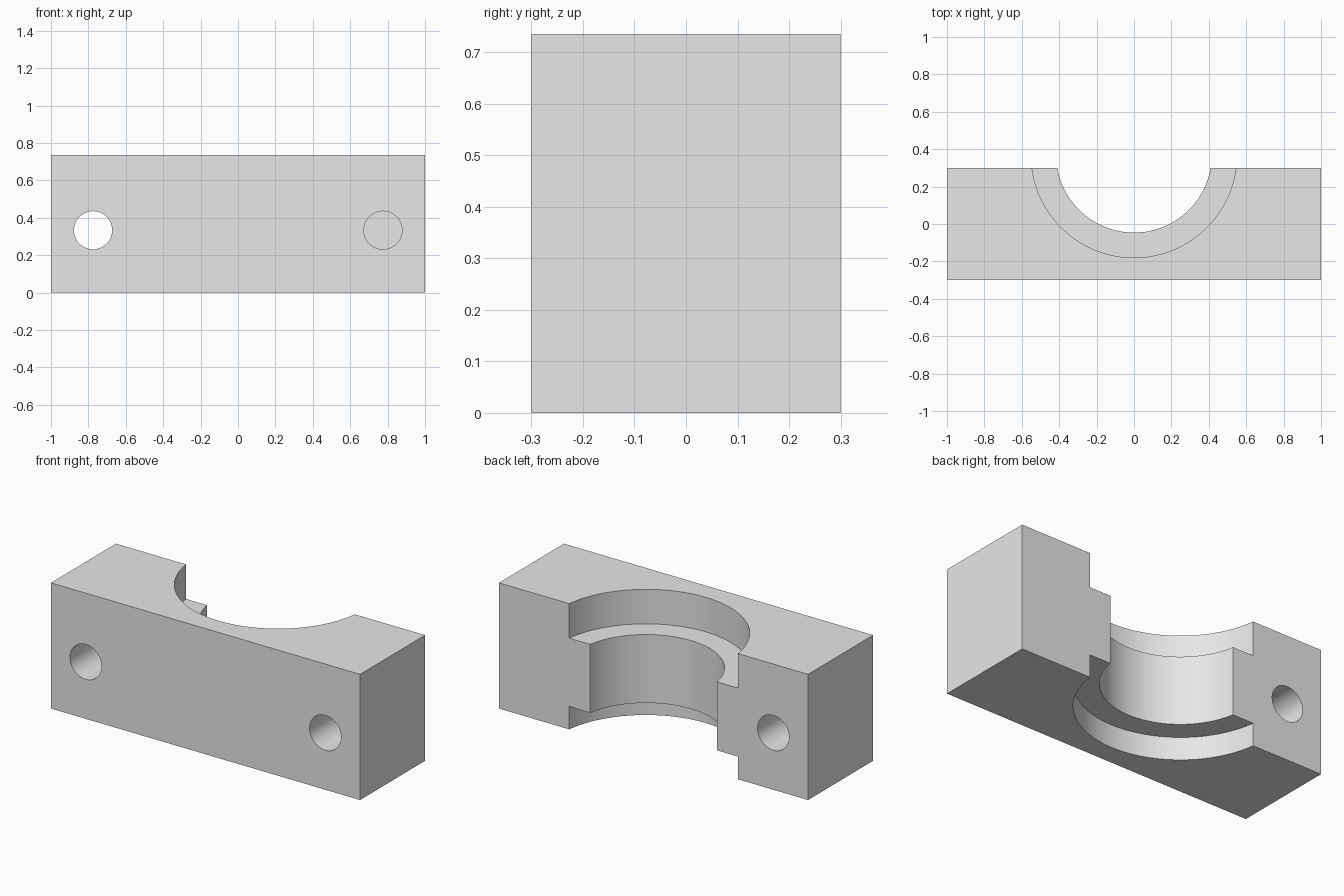
import bpy
import math

cube = bpy.data.objects.get("Cube")
if cube:
    bpy.data.objects.remove(cube, do_unlink=True)

HEIGHT, DEPTH = 0.735, 0.6
BORE_Y = 0.37

grey = bpy.data.materials.new("light_grey")
grey.use_nodes = True
grey.diffuse_color = (0.8, 0.8, 0.8, 1)
grey.node_tree.nodes["Principled BSDF"].inputs["Base Color"].default_value = (0.8, 0.8, 0.8, 1)


def cylinder(name, radius, start, end, x, other, along_y=False):
    """Cutter running from start to end along z, or along y."""
    mid = (start + end) / 2
    bpy.ops.mesh.primitive_cylinder_add(
        vertices=96, radius=radius, depth=end - start,
        location=(x, mid, other) if along_y else (x, other, mid),
        rotation=(math.pi / 2 if along_y else 0, 0, 0))
    cutter = bpy.context.object
    cutter.name = name
    cutter.data.materials.append(grey)
    return cutter


# Solid clamp block
bpy.ops.mesh.primitive_cube_add(size=1, location=(0, 0, HEIGHT / 2))
block = bpy.context.object
block.name = "clamp_block"
block.scale = (2, DEPTH, HEIGHT)
bpy.ops.object.transform_apply(location=True, rotation=True, scale=True)
block.data.materials.append(grey)

cutters = [
    # Half bore with a wider recess above and below
    cylinder("bore_cutter", 0.416, -0.1, HEIGHT + 0.1, 0, BORE_Y),
    cylinder("upper_recess_cutter", 0.55, 0.533, HEIGHT + 0.1, 0, BORE_Y),
    cylinder("lower_recess_cutter", 0.55, -0.1, 0.133, 0, BORE_Y),
    # Through hole on one end, blind hole on the other
    cylinder("through_hole_cutter", 0.102, -0.5, 0.5, -0.775, 0.333, True),
    cylinder("blind_hole_cutter", 0.102, -0.5, 0.15, 0.775, 0.333, True),
]

# Cut the block and discard the cutters
bpy.context.view_layer.objects.active = block
for cutter in cutters:
    mod = block.modifiers.new(cutter.name, "BOOLEAN")
    mod.operation = "DIFFERENCE"
    mod.solver = "EXACT"
    mod.object = cutter
    bpy.ops.object.modifier_apply(modifier=mod.name)
    bpy.data.objects.remove(cutter, do_unlink=True)

# Smooth the round walls, keep the machined edges sharp
bpy.ops.object.select_all(action="DESELECT")
block.select_set(True)
bpy.ops.object.shade_smooth_by_angle(angle=math.radians(30))
